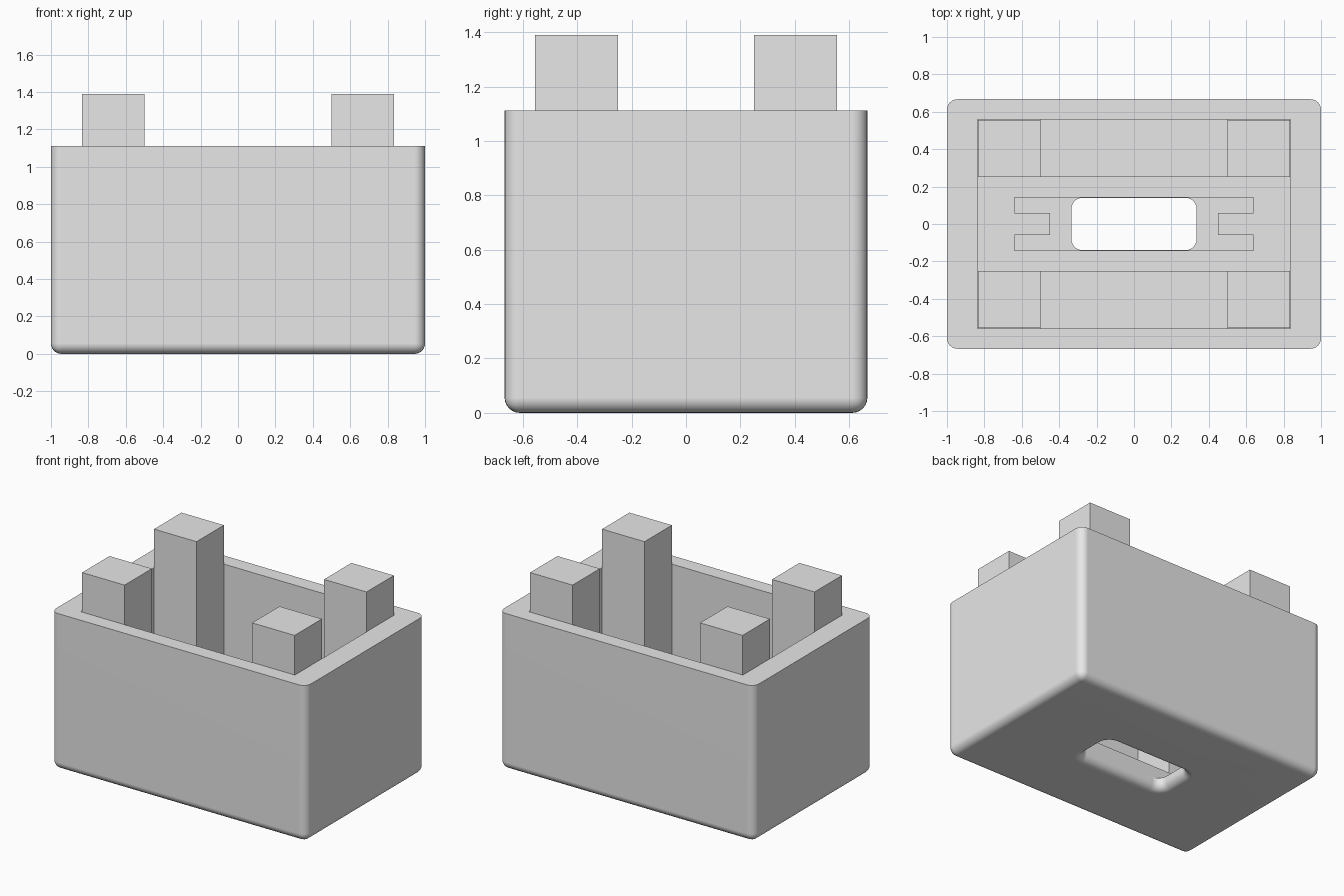
import bpy, bmesh, math

if "Cube" in bpy.data.objects:
    bpy.data.objects.remove(bpy.data.objects["Cube"], do_unlink=True)

grey = bpy.data.materials.new("plain_grey")
grey.use_nodes = True
grey.diffuse_color = (0.8, 0.8, 0.8, 1)
grey.node_tree.nodes["Principled BSDF"].inputs["Base Color"].default_value = (0.8, 0.8, 0.8, 1)

FLOOR, RIM, TOP = 0.167, 1.111, 1.389
ROUND = 0.056


def finish(bm, name):
    bmesh.ops.recalc_face_normals(bm, faces=bm.faces)
    mesh = bpy.data.meshes.new(name)
    bm.to_mesh(mesh)
    bm.free()
    obj = bpy.data.objects.new(name, mesh)
    bpy.context.collection.objects.link(obj)
    mesh.materials.append(grey)
    return obj


def loft(name, rings):
    """Skin a stack of (outline, height) rings and cap both ends."""
    bm = bmesh.new()
    loops = [[bm.verts.new((x, y, z)) for x, y in pts] for pts, z in rings]
    for a, b in zip(loops, loops[1:]):
        for i in range(len(a)):
            j = (i + 1) % len(a)
            bm.faces.new((a[i], a[j], b[j], b[i]))
    bm.faces.new(loops[0])
    bm.faces.new(loops[-1])
    return finish(bm, name)


def box(name, x0, x1, y0, y1, z0, z1):
    pts = [(x0, y0), (x1, y0), (x1, y1), (x0, y1)]
    return loft(name, [(pts, z0), (pts, z1)])


def rounded_rect(hx, hy, r, steps=6):
    pts = []
    for q, (sx, sy) in enumerate([(1, 1), (-1, 1), (-1, -1), (1, -1)]):
        for k in range(steps + 1):
            a = math.pi / 2 * (q + k / steps)
            pts.append((sx * (hx - r) + r * math.cos(a), sy * (hy - r) + r * math.sin(a)))
    return pts


def cut(target, cutter):
    mod = target.modifiers.new("cut", 'BOOLEAN')
    mod.operation, mod.solver, mod.object = 'DIFFERENCE', 'EXACT', cutter
    bpy.context.view_layer.objects.active = target
    bpy.ops.object.modifier_apply(modifier=mod.name)
    bpy.data.objects.remove(cutter, do_unlink=True)


# Housing: block with rounded uprights and underside, crisp top rim
body = box("housing", -1, 1, -0.667, 0.667, 0, RIM)
bm = bmesh.new()
bm.from_mesh(body.data)
edges = [e for e in bm.edges if min(v.co.z for v in e.verts) < 0.01]
bmesh.ops.bevel(bm, geom=edges, offset=ROUND, segments=6, profile=0.5, affect='EDGES')
bm.to_mesh(body.data)
bm.free()

# Main cavity
cut(body, box("cavity_cutter", -0.838, 0.838, -0.56, 0.56, FLOOR, RIM + 0.2))

# Floor recess with a tongue left standing at each end
half = [(0.64, -0.142), (0.64, -0.06), (0.45, -0.06), (0.45, 0.06), (0.64, 0.06), (0.64, 0.142)]
outline = half + [(-x, -y) for x, y in half]
cut(body, loft("recess_cutter", [(outline, 0.085), (outline, FLOOR + 0.1)]))

# Rounded slot through the floor, its lower rim flared by a fillet
rings = [(rounded_rect(0.39, 0.196, 0.116), -0.05)]
for k in range(7):
    a = math.pi / 2 * k / 6
    grow = ROUND * (1 - math.sin(a))
    rings.append((rounded_rect(0.335 + grow, 0.14 + grow, 0.06 + grow),
                  ROUND * (1 - math.cos(a))))
rings.append((rounded_rect(0.335, 0.14, 0.06), FLOOR + 0.15))
cut(body, loft("slot_cutter", rings))

bpy.ops.object.select_all(action='DESELECT')
body.select_set(True)
bpy.context.view_layer.objects.active = body
bpy.ops.object.shade_smooth_by_angle(angle=math.radians(35))
body.modifiers.new("weighted_normals", 'WEIGHTED_NORMAL').keep_sharp = True

# Four corner posts and the low ledges between them
for sy, end in ((-1, "front"), (1, "back")):
    y0, y1 = sorted((sy * 0.25, sy * 0.556))
    for sx, side in ((-1, "right"), (1, "left")):
        x0, x1 = sorted((sx * 0.5, sx * 0.833))
        box(f"{end}_{side}_post", x0, x1, y0, y1, FLOOR - 0.02, TOP)
    y0, y1 = sorted((sy * 0.25, sy * 0.56))
    box(f"{end}_ledge", -0.5, 0.5, y0, y1, FLOOR - 0.02, FLOOR + ROUND)
